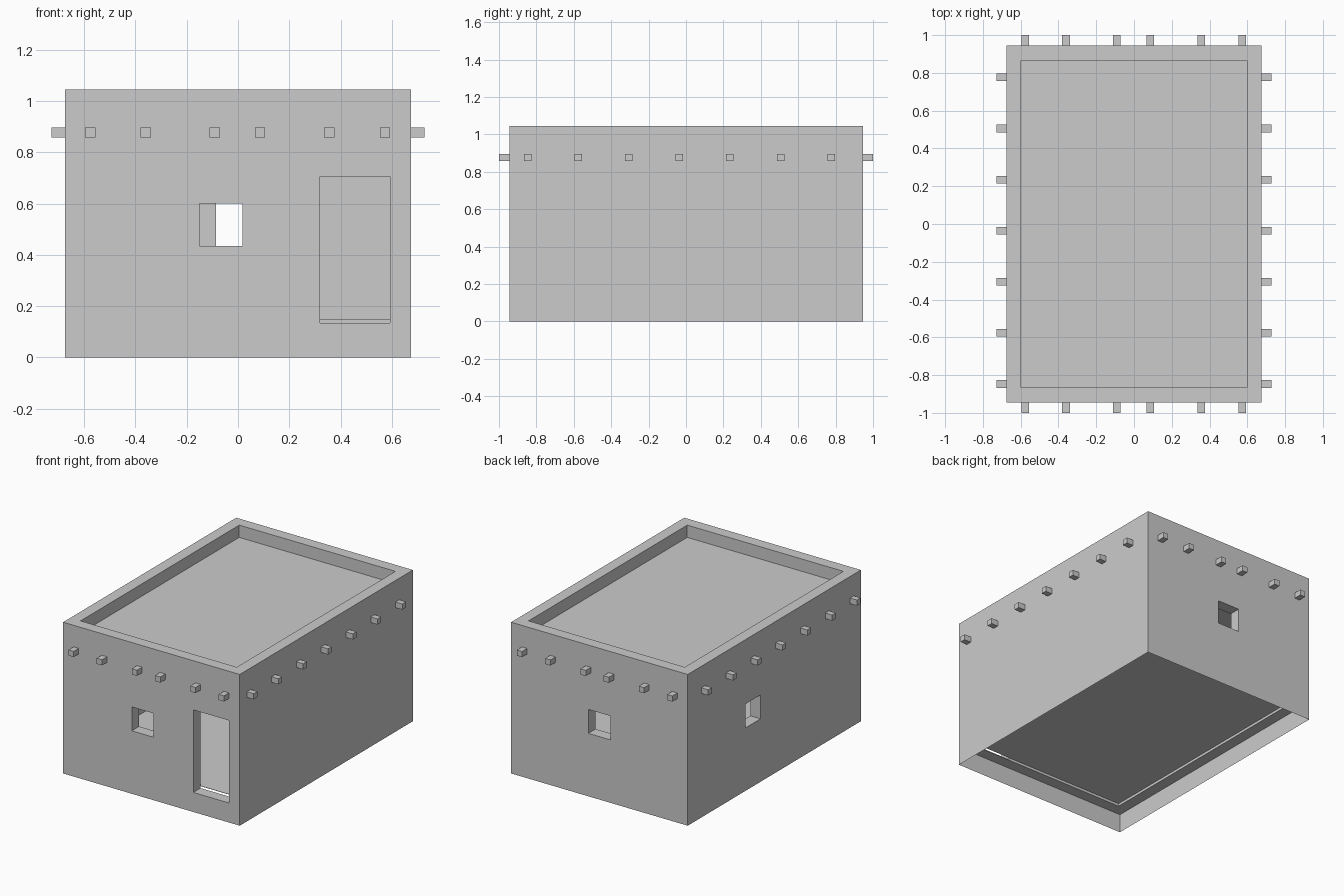
import bpy, bmesh

if "Cube" in bpy.data.objects:
    bpy.data.objects.remove(bpy.data.objects["Cube"])

HX, HY, TOP = 0.675, 0.945, 1.045      # outer half sizes and height
IX, IY = 0.597, 0.866                  # inner half sizes
BASE = 0.13                            # underside of the thick walls


def box(name, x0, x1, y0, y1, z0, z1, capped=True):
    bm = bmesh.new()
    bmesh.ops.create_cube(bm, size=1)
    for v in bm.verts:
        v.co = (x1 if v.co.x > 0 else x0,
                y1 if v.co.y > 0 else y0,
                z1 if v.co.z > 0 else z0)
    if not capped:
        ends = [f for f in bm.faces if abs(f.normal.z) > 0.5]
        bmesh.ops.delete(bm, geom=ends, context='FACES_ONLY')
    me = bpy.data.meshes.new(name)
    bm.to_mesh(me)
    bm.free()
    ob = bpy.data.objects.new(name, me)
    bpy.context.collection.objects.link(ob)
    return ob


def cut(target, *bounds):
    cutter = box("cutter", *bounds)
    cutter.hide_render = True
    mod = target.modifiers.new("cut", 'BOOLEAN')
    mod.operation, mod.solver, mod.object = 'DIFFERENCE', 'EXACT', cutter
    bpy.context.view_layer.objects.active = target
    bpy.ops.object.modifier_apply(modifier=mod.name)
    bpy.data.objects.remove(cutter)


# thick walls with parapet, hollowed, then door and windows cut
walls = box("walls", -HX, HX, -HY, HY, BASE, TOP)
cut(walls, -IX, IX, -IY, IY, 0, 1.3)
cut(walls, 0.32, 0.592, -1.1, -0.8, 0.135, 0.705)       # front door
cut(walls, -0.15, 0.017, -1.1, -0.8, 0.435, 0.60)       # front window
cut(walls, -0.085, 0.085, 0.8, 1.1, 0.435, 0.60)        # back window
cut(walls, -0.8, -0.5, 0.15, 0.312, 0.435, 0.60)        # left window

# open thin skirt below the walls
box("base_skirt", -HX, HX, -HY, HY, 0, BASE, capped=False)

# floor and sunken roof
box("floor", -IX, IX, -IY, IY, 0.148, 0.15)
box("roof", -IX, IX, -IY, IY, 0.93, 0.96)

# protruding roof beam ends on all four sides
W, Z0, Z1 = 0.02, 0.857, 0.896
for s, side in ((-1, "front"), (1, "back")):
    a, b = sorted((s * (HY - 0.02), s * 1.0))
    for x in (-0.576, -0.36, -0.091, 0.086, 0.356, 0.573):
        box(side + "_beam_end", x - W, x + W, a, b, Z0, Z1)
for s, side in ((-1, "left"), (1, "right")):
    a, b = sorted((s * (HX - 0.02), s * 0.727))
    for i in range(7):
        y = -0.847 + i * 0.2705
        box(side + "_beam_end", a, b, y - W, y + W, Z0, Z1)
